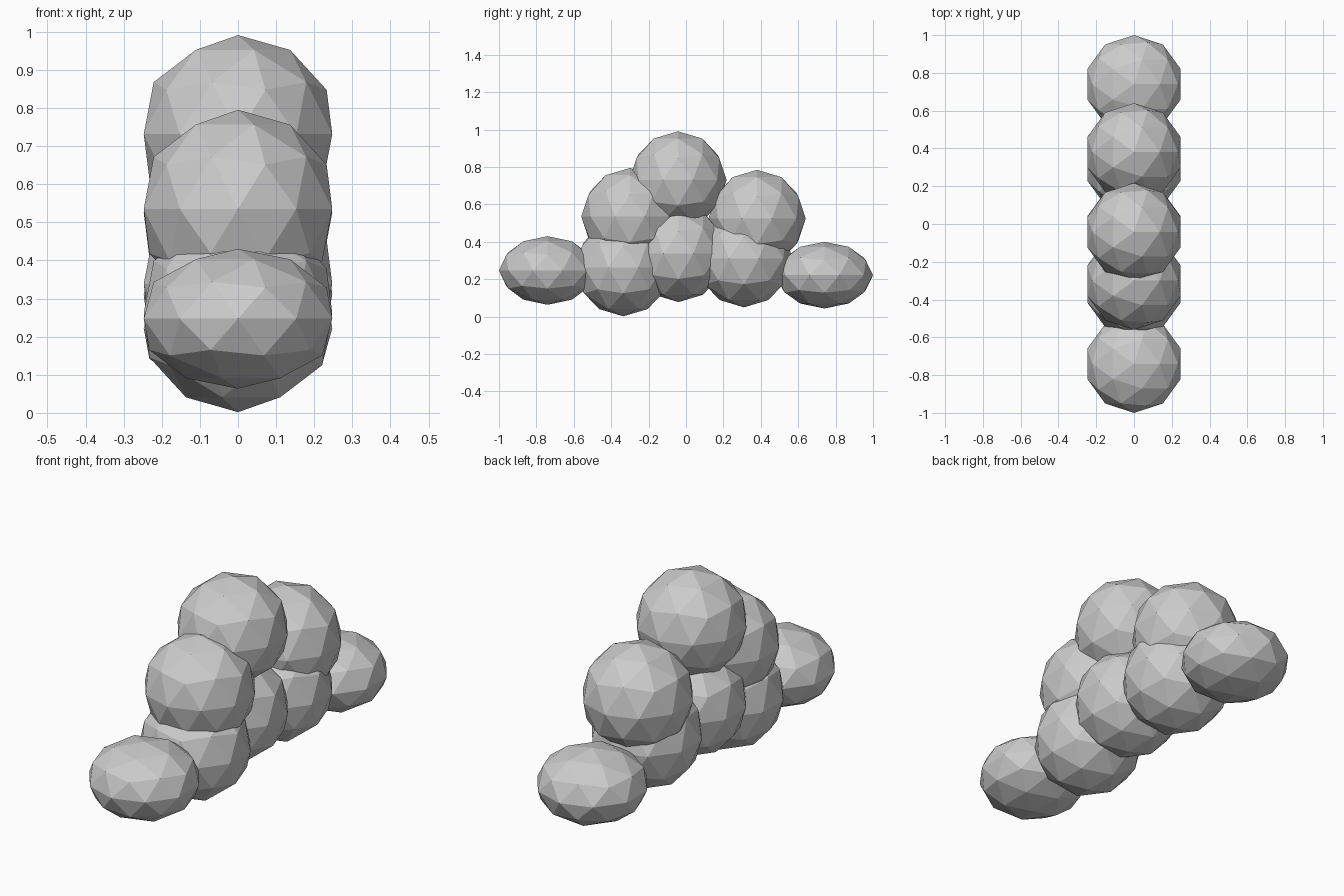
import bpy

if "Cube" in bpy.data.objects:
    bpy.data.objects.remove(bpy.data.objects["Cube"])

R = 0.26  # stone radius


def stone(name, y, z, squash=1.0):
    """Low-poly, flat-shaded ball, optionally flattened in height."""
    bpy.ops.mesh.primitive_ico_sphere_add(subdivisions=2, radius=R, location=(0, y, z))
    ob = bpy.context.object
    ob.name = name
    ob.scale.z = squash
    return ob


# Flattened stones at both ends
stone("end_stone_front", -0.74, 0.247, 0.705)
stone("end_stone_back", 0.74, 0.222, 0.685)

# Bottom row
stone("base_stone_front", -0.335, 0.262)
stone("base_stone_middle", -0.04, 0.338)
stone("base_stone_back", 0.31, 0.31)

# Second row
stone("upper_stone_front", -0.30, 0.535)
stone("upper_stone_back", 0.38, 0.525)

# Top of the pile
stone("top_stone", -0.043, 0.731)
